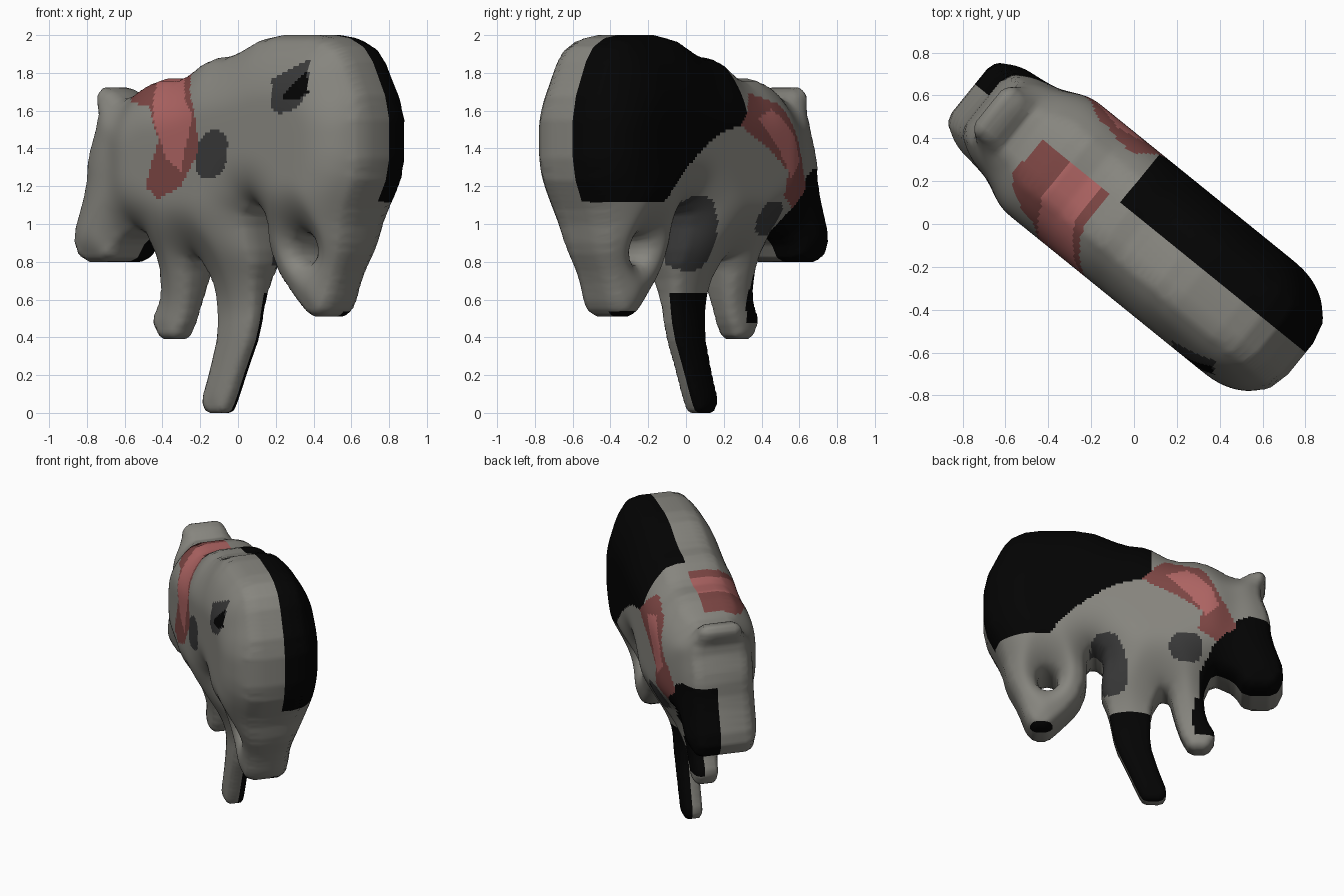
import bpy, bmesh, math

if "Cube" in bpy.data.objects:
    bpy.data.objects.remove(bpy.data.objects["Cube"])

STEP = 0.016
THICK = 0.335                      # half thickness of the trunk
CU, SU = 0.777, 0.629              # heading of the animal in plan


def material(name, rgb):
    m = bpy.data.materials.new(name)
    m.diffuse_color = (*rgb, 1)
    m.use_nodes = True
    m.node_tree.nodes["Principled BSDF"].inputs["Base Color"].default_value = m.diffuse_color
    return m


GREY, BLACK, DARK, DRED, LRED = range(5)
materials = [material("grey_hide", (0.240, 0.235, 0.210)), material("black_hide", (0.001, 0.001, 0.001)),
             material("dark_grey_patch", (0.042, 0.042, 0.042)),
             material("dark_red_patch", (0.20, 0.060, 0.056)),
             material("light_red_patch", (0.42, 0.127, 0.123))]


def limb(*stations):
    """Down one edge of a leg and up the other, from (length, height, half width)."""
    return [(u + w, z) for u, z, w in stations] + [(u - w, z) for u, z, w in reversed(stations)]


def soften(pts):
    out = []
    for a, b in zip(pts, pts[1:] + pts[:1]):
        for t in (.2, .8):
            out.append((a[0] + (b[0] - a[0]) * t, a[1] + (b[1] - a[1]) * t))
    return out


# side profile as (length, height), part by part
back = [(-.44, 1.77), (-.26, 1.77), (-.09, 1.875), (.06, 1.89), (.31, 2), (.7, 2),
        (.86, 1.92), (1.0, 1.62), (1.0, 1.28)]
rear_leg = limb((.6, 1.03, .28), (.58, .87, .265), (.57, .72, .2), (.615, .56, .1), (.62, .51, .045))
belly = [(.27, 1.1), (.2, 1.03)]
long_leg = limb((.02, .82, .2), (.03, .68, .14), (.01, .42, .115), (-.06, .23, .1),
                (-.125, .06, .095), (-.125, 0, .06))
short_leg = limb((-.345, .8, .11), (-.375, .62, .1), (-.43, .49, .115), (-.43, .39, .06))
head = [(-.52, .97), (-.66, .91), (-.73, .8), (-.94, .8), (-1.0, .93), (-.91, 1.2), (-.9, 1.35),
        (-.83, 1.55), (-.88, 1.67), (-.85, 1.725), (-.77, 1.71), (-.68, 1.65)]
outline = soften(back + rear_leg + belly + long_leg + short_leg + head)
hole = [(.575 + .068 * math.cos(i * math.pi / 6), .87 + .075 * math.sin(i * math.pi / 6))
        for i in range(12)]
edges = [e for loop in (outline, hole) for e in zip(loop, loop[1:] + loop[:1])]


def inside(p, loop):
    hit = False
    for (ax, ay), (bx, by) in zip(loop, loop[1:] + loop[:1]):
        if (ay > p[1]) != (by > p[1]) and p[0] < (bx - ax) * (p[1] - ay) / (by - ay) + ax:
            hit = not hit
    return hit


def nearest(p):
    best, point = 9, p
    for (ax, ay), (bx, by) in edges:
        dx, dy = bx - ax, by - ay
        t = max(0, min(1, ((p[0] - ax) * dx + (p[1] - ay) * dy) / (dx * dx + dy * dy)))
        q = (ax + dx * t, ay + dy * t)
        d = math.hypot(p[0] - q[0], p[1] - q[1])
        if d < best:
            best, point = d, q
    return best, point


def ramp(a, b, x):
    t = max(0, min(1, (x - a) / (b - a)))
    return t * t * (3 - 2 * t)


def depth(u, z, d):
    """Half thickness: upright rim, then a rounded swell; thinner legs, head and ear."""
    w, hd = ramp(.22, .36, u), ramp(.5, .7, -u)
    low = .27 + .07 * ramp(.2, .3, -u)
    legs = low + (1 - low) * ramp(.5, 1.15, z)
    rear = .6 + .4 * ramp(.65, 1.2, z)
    s = legs * (1 - w) + rear * w
    s = s * (1 - hd) + hd * (.8 - .2 * ramp(1.5, 1.7, z))
    full = THICK * s
    rim = full * (.28 + .12 * (1 - ramp(.6, 1.1, z)) + .17 * hd)
    reach = .3 + .14 * ramp(1.5, 1.85, z)
    return rim + (full - rim) * math.sqrt(1 - (1 - min(d / reach, 1)) ** 2.1)


# red bands over the shoulders
near_band = [(-.6, 1.66), (-.5, 1.85), (-.2, 1.85), (-.03, 1.6), (.01, 1.4), (-.12, 1.2),
             (-.28, 1.13), (-.36, 1.2), (-.27, 1.45), (-.36, 1.62)]
near_stripe = [(-.45, 1.82), (-.25, 1.82), (-.04, 1.57), (-.12, 1.28), (-.22, 1.35), (-.36, 1.66)]
far_band = [(-.05, 1.52), (-.2, 1.7), (-.45, 1.63), (-.68, 1.2), (-.55, 1.08), (-.42, 1.15),
            (-.45, 1.28), (-.28, 1.4)]
far_stripe = [(-.2, 1.56), (-.35, 1.61), (-.5, 1.48), (-.56, 1.33), (-.47, 1.25), (-.38, 1.38)]
# eye-like mark on the near rump
mark = [(.5, 1.61), (.485, 1.77), (.7, 1.87), (.73, 1.7), (.67, 1.61), (.55, 1.58)]
mark_core = [(.575, 1.67), (.585, 1.7), (.7, 1.81), (.73, 1.7), (.66, 1.65)]


def oval(u, z, cu, cz, ru, rz):
    return abs((u - cu) / ru) ** 2.5 + abs((z - cz) / rz) ** 2.5 < 1


def near_colour(u, z):
    p = (u, z)
    if inside(p, near_stripe):
        return LRED
    if inside(p, near_band):
        return DRED
    if inside(p, mark_core):
        return BLACK
    if inside(p, mark) or oval(u - .2 * (z - 1.37), z, .09, 1.37, .105, .125):
        return DARK
    return GREY


def far_colour(u, z):
    p = (u, z)
    if inside(p, far_stripe):
        return LRED
    if inside(p, far_band):
        return DRED
    saddle = u > -.12 and z > max(1.12, 1.52 - .9 * max(u + .1, 0) ** 2)
    muzzle = u < -.43 and .7 < z < 1.3 - 2.6 * max(u + .83, 0) ** 2
    shank = -.24 < u < .3 and z < .64
    heel = .48 < z < .73 and u < -.38 - .2 * abs(z - .6)
    sole = u > .4 and z < .54
    if saddle or muzzle or shank or heel or sole:
        return BLACK
    if oval(u, z, -.34, 1.03, .11, .09) or oval(u + .2 * (.95 - z), z, .17, .95, .115, .2):
        return DARK
    return GREY


# fill the profile with a grid
cells = set()
for i in range(int(2.1 / STEP)):
    for j in range(int(2.06 / STEP)):
        c = (-1.04 + (i + .5) * STEP, -.02 + (j + .5) * STEP)
        if inside(c, outline) and not inside(c, hole):
            cells.add((i, j))
nodes = {(i + a, j + b) for i, j in cells for a in (0, 1) for b in (0, 1)}
pos, h, dist = {}, {}, {}
for i, j in nodes:
    p = (-1.04 + i * STEP, -.02 + j * STEP)
    d, q = nearest(p)
    if not all((i - a, j - b) in cells for a in (0, 1) for b in (0, 1)):
        p, d = q, 0
    pos[i, j], dist[i, j], h[i, j] = p, d, depth(*p, d)
# relax the ridges left along the middle of the limbs
for _ in range(9):
    h = {(i, j): (v + h[i + 1, j] + h[i - 1, j] + h[i, j + 1] + h[i, j - 1]) / 5
         if dist[i, j] > .04 else v for (i, j), v in h.items()}

bm = bmesh.new()


def layer(offset):
    verts = {}
    for k in nodes:
        (u, z), v = pos[k], offset(h[k])
        verts[k] = bm.verts.new((CU * u + SU * v, -SU * u + CU * v, z))
    return verts


def face(ring, keys, colour):
    f = bm.faces.new(ring)
    f.smooth = True
    n = len(keys)
    f.material_index = colour(sum(pos[k][0] for k in keys) / n, sum(pos[k][1] for k in keys) / n)


# two flanks, joined by a rim split along the colour line
near, mid, far = layer(lambda v: -v), layer(lambda v: min(.04, .4 * v)), layer(lambda v: v)
for i, j in cells:
    keys = [(i, j), (i + 1, j), (i + 1, j + 1), (i, j + 1)]
    face([near[k] for k in keys], keys, near_colour)
    face([far[k] for k in reversed(keys)], keys, far_colour)
    beside = [(i, j - 1), (i + 1, j), (i, j + 1), (i - 1, j)]
    for a, b, other in zip(keys, keys[1:] + keys[:1], beside):
        if other not in cells:
            face([near[b], near[a], mid[a], mid[b]], (a, b), near_colour)
            face([mid[b], mid[a], far[a], far[b]], (a, b), far_colour)
bmesh.ops.delete(bm, geom=[v for v in bm.verts if not v.link_faces], context='VERTS')
bmesh.ops.recalc_face_normals(bm, faces=bm.faces)
mesh = bpy.data.meshes.new("animal_body")
bm.to_mesh(mesh)
bm.free()
for m in materials:
    mesh.materials.append(m)
body = bpy.data.objects.new("animal_body", mesh)
bpy.context.collection.objects.link(body)
